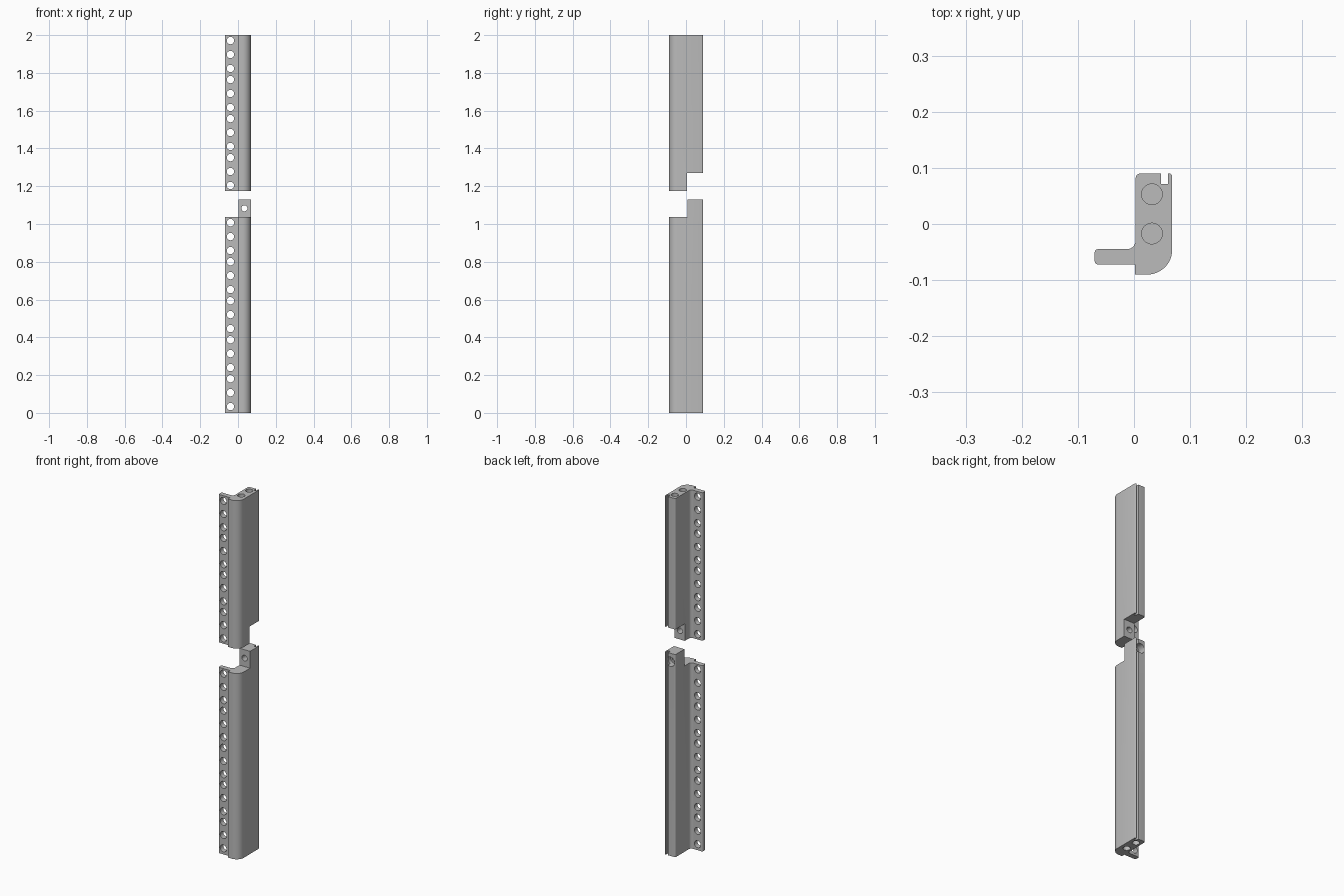
import bpy, bmesh
from math import sin, cos, pi
from mathutils import Matrix, Vector

cube = bpy.data.objects.get("Cube")
if cube:
    bpy.data.objects.remove(cube, do_unlink=True)

grey = bpy.data.materials.new("satin grey")
grey.use_nodes = True
colour = (0.5, 0.5, 0.5, 1)
grey.diffuse_color = colour
grey.node_tree.nodes["Principled BSDF"].inputs["Base Color"].default_value = colour


def rounded(corners):
    """Profile points from (x, y, fillet radius), right-angled corners only."""
    pts = []
    for i, (x, y, r) in enumerate(corners):
        p = Vector((x, y))
        if r == 0:
            pts.append(p)
            continue
        a = (Vector(corners[i - 1][:2]) - p).normalized()
        b = (Vector(corners[(i + 1) % len(corners)][:2]) - p).normalized()
        steps = 12 if r > 0.01 else 4
        for k in range(steps + 1):
            t = k / steps * pi / 2
            pts.append(p + r * (a * (1 - sin(t)) + b * (1 - cos(t))))
    return pts


def new_object(name, bm):
    bmesh.ops.recalc_face_normals(bm, faces=bm.faces)
    mesh = bpy.data.meshes.new(name)
    bm.to_mesh(mesh)
    bm.free()
    obj = bpy.data.objects.new(name, mesh)
    mesh.materials.append(grey)
    bpy.context.collection.objects.link(obj)
    return obj


def extrude_profile(name, pts, z0, z1):
    bm = bmesh.new()
    face = bm.faces.new([bm.verts.new((p.x, p.y, z0)) for p in pts])
    out = bmesh.ops.extrude_face_region(bm, geom=[face])
    top = [v for v in out["geom"] if isinstance(v, bmesh.types.BMVert)]
    bmesh.ops.translate(bm, verts=top, vec=(0, 0, z1 - z0))
    return new_object(name, bm)


def cut(obj, bm):
    """Subtract the cutter mesh from the object and discard the cutter."""
    cutter = new_object("cutter", bm)
    cutter.hide_render = True
    mod = obj.modifiers.new("cut", "BOOLEAN")
    mod.operation, mod.solver, mod.object = "DIFFERENCE", "EXACT", cutter
    bpy.ops.object.select_all(action="DESELECT")
    bpy.context.view_layer.objects.active = obj
    obj.select_set(True)
    bpy.ops.object.modifier_apply(modifier=mod.name)
    bpy.data.objects.remove(cutter, do_unlink=True)


def drill(obj, centres, radius, depth, axis):
    bm = bmesh.new()
    turn = Matrix.Rotation(pi / 2, 4, "X") if axis == "Y" else Matrix()
    for c in centres:
        bmesh.ops.create_cone(bm, cap_ends=True, segments=32, radius1=radius, radius2=radius,
                              depth=depth, matrix=Matrix.Translation(c) @ turn)
    cut(obj, bm)


def notch(obj, y0, y1, z0, z1):
    bm = bmesh.new()
    place = Matrix.Translation((0, (y0 + y1) / 2, (z0 + z1) / 2))
    bmesh.ops.create_cube(bm, size=1, matrix=place @ Matrix.Diagonal((1, y1 - y0, z1 - z0, 1)))
    cut(obj, bm)


# Cross-section: flange, deep body with rounded front corner, slot at the back
section = rounded([
    (-0.07, -0.072, 0.005), (0.002, -0.072, 0), (0.002, -0.09, 0), (0.068, -0.09, 0.044),
    (0.068, 0.09, 0.005), (0.061, 0.09, 0), (0.061, 0.071, 0), (0.048, 0.071, 0),
    (0.048, 0.09, 0), (0.003, 0.09, 0.008), (0.003, -0.045, 0.016), (-0.07, -0.045, 0.005)])

lower = extrude_profile("lower_rail", section, 0, 1.13)
upper = extrude_profile("upper_rail", section, 1.175, 2)

# Half-lap joint between the rails
notch(lower, -0.2, 0.009, 1.036, 1.3)
notch(upper, 0.006, 0.2, 1.0, 1.27)

# Mounting holes in the flange, three per rack unit
unit, pitch = 0.2065, 0.0738
for rail, first, units in ((lower, 1.007, 5), (upper, 1.971, 4)):
    drill(rail, [(-0.04, -0.058, first - u * unit - k * pitch)
                 for u in range(units) for k in range(3)], 0.0195, 0.1, "Y")

# Blind holes in the outer ends
for rail, z in ((lower, 0), (upper, 2)):
    drill(rail, [(0.032, 0.053, z), (0.032, -0.017, z)], 0.0185, 0.2, "Z")

# Joint screw holes: through hole with counterbore, and blind threaded hole
drill(lower, [(0.034, 0.05, 1.083)], 0.016, 0.2, "Y")
drill(lower, [(0.034, 0.09, 1.083)], 0.026, 0.08, "Y")
drill(upper, [(0.034, 0.006, 1.223)], 0.016, 0.12, "Y")

# Smooth the rounded parts, keep the edges sharp
bpy.ops.object.select_all(action="DESELECT")
for rail in (lower, upper):
    rail.select_set(True)
bpy.context.view_layer.objects.active = upper
bpy.ops.object.shade_smooth_by_angle(angle=pi / 6)
